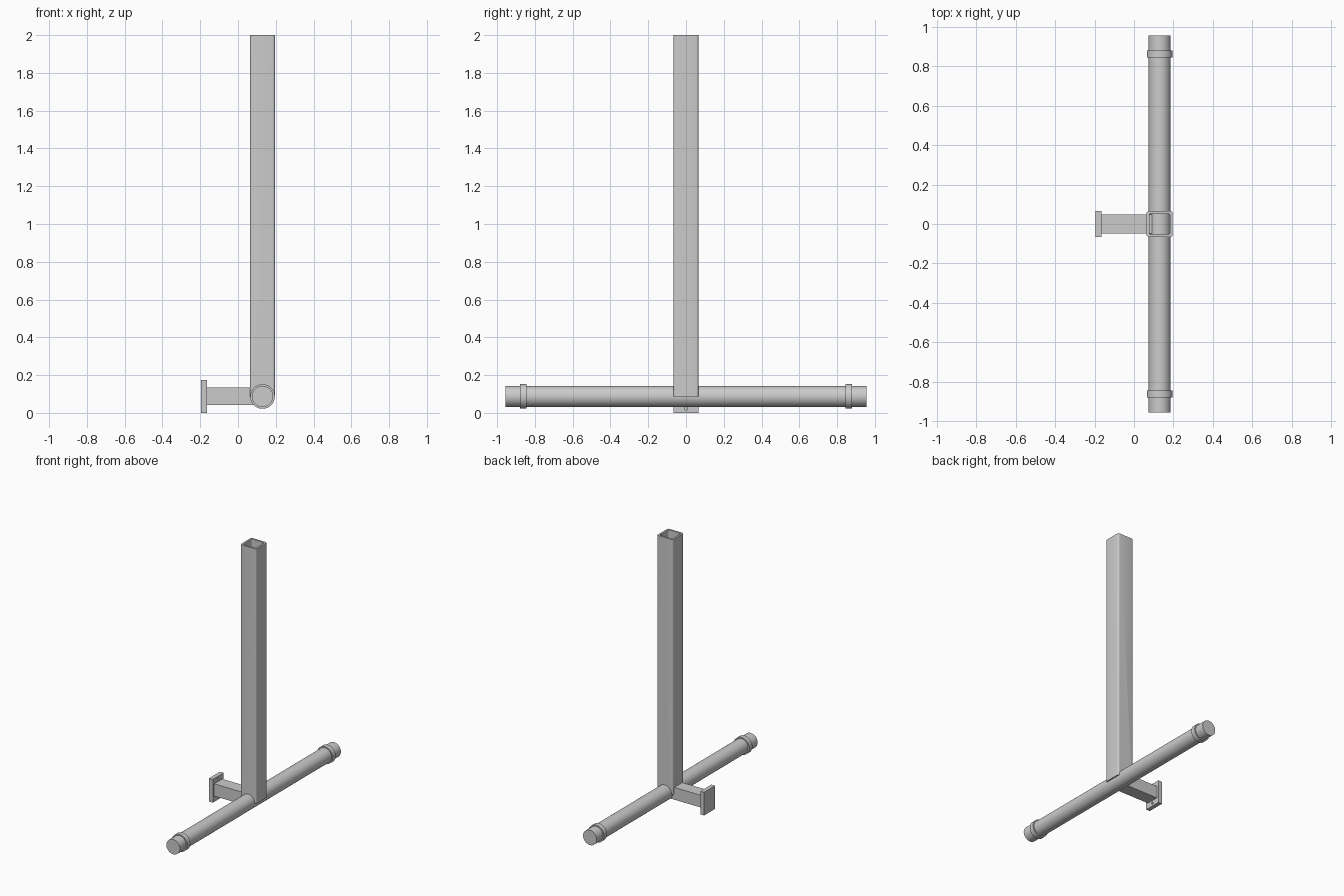
import bpy, bmesh, math
from mathutils import Vector

if "Cube" in bpy.data.objects:
    bpy.data.objects.remove(bpy.data.objects["Cube"])

CX, CZ = 0.13, 0.087        # axis of the cross pipe
PIPE_R, HALF = 0.056, 0.066


def add_box(name, lo, hi):
    lo, hi = Vector(lo), Vector(hi)
    bpy.ops.mesh.primitive_cube_add(size=1, location=(lo + hi) / 2)
    ob = bpy.context.object
    ob.name = name
    ob.scale = hi - lo
    bpy.ops.object.transform_apply(location=False, rotation=False, scale=True)
    return ob


def add_cylinder(name, r, length, loc, rot, sides=64):
    bpy.ops.mesh.primitive_cylinder_add(vertices=sides, radius=r, depth=length,
                                        location=loc, rotation=rot)
    ob = bpy.context.object
    ob.name = name
    return ob


def add_hollow(name, outer, inner, z0, z1):
    """Open-ended tube between two 2D outlines with equal point counts."""
    bm = bmesh.new()
    loops = [[bm.verts.new((x, y, z)) for x, y in pts]
             for pts, z in ((outer, z0), (outer, z1), (inner, z1), (inner, z0))]
    n = len(outer)
    for k in range(4):
        a, b = loops[k], loops[(k + 1) % 4]
        for i in range(n):
            j = (i + 1) % n
            bm.faces.new((a[i], a[j], b[j], b[i]))
    bmesh.ops.recalc_face_normals(bm, faces=bm.faces)
    me = bpy.data.meshes.new(name)
    bm.to_mesh(me)
    bm.free()
    ob = bpy.data.objects.new(name, me)
    bpy.context.collection.objects.link(ob)
    return ob


def rounded_square(h, r, steps=5):
    pts = []
    for q in range(4):
        mid = math.pi / 4 + q * math.pi / 2
        cx = math.copysign(h - r, math.cos(mid))
        cy = math.copysign(h - r, math.sin(mid))
        for s in range(steps + 1):
            a = (q + s / steps) * math.pi / 2
            pts.append((cx + r * math.cos(a), cy + r * math.sin(a)))
    return pts


def circle(r, n=64):
    return [(r * math.cos(2 * math.pi * i / n), r * math.sin(2 * math.pi * i / n))
            for i in range(n)]


def cut(ob, cutter):
    cutter.hide_render = True
    mod = ob.modifiers.new("cut", 'BOOLEAN')
    mod.operation = 'DIFFERENCE'
    mod.solver = 'EXACT'
    mod.object = cutter
    bpy.context.view_layer.objects.active = ob
    bpy.ops.object.modifier_apply(modifier=mod.name)
    bpy.data.objects.remove(cutter)


ALONG_Y = (math.pi / 2, 0, 0)
ALONG_X = (0, math.pi / 2, 0)

# long cross pipe
add_cylinder("cross_pipe", PIPE_R, 1.91, (CX, 0, CZ), ALONG_Y)

# collars near both pipe ends
for side, label in ((-1, "front"), (1, "back")):
    collar = add_hollow("collar_" + label, circle(0.065), circle(PIPE_R), -0.018, 0.018)
    collar.location = (CX, side * 0.862, CZ)
    collar.rotation_euler = ALONG_Y

# hollow square post, saddled over the pipe
post = add_hollow("upright_post", rounded_square(HALF, 0.012),
                  rounded_square(HALF - 0.014, 0.006), CZ, 2.0)
post.location.x = CX
cut(post, add_cylinder("saddle_cutter", PIPE_R, 0.5, (CX, 0, CZ), ALONG_Y))

# short arm reaching from the mounting plate to the pipe
add_box("side_arm", (-0.165, -0.048, 0.043), (0.09, 0.048, 0.135))

# mounting plate with blind bolt holes above and below the arm
plate = add_box("mounting_plate", (-0.196, -0.065, 0.0), (-0.164, 0.065, 0.174))
for z in (0.023, 0.153):
    cut(plate, add_cylinder("bolt_hole_cutter", 0.009, 0.04, (-0.164, 0, z), ALONG_X, 24))

# smooth the round parts, keep hard edges
bpy.ops.object.select_all(action='DESELECT')
for ob in bpy.context.scene.objects:
    ob.select_set(True)
    bpy.context.view_layer.objects.active = ob
bpy.ops.object.shade_smooth_by_angle(angle=math.radians(30))
